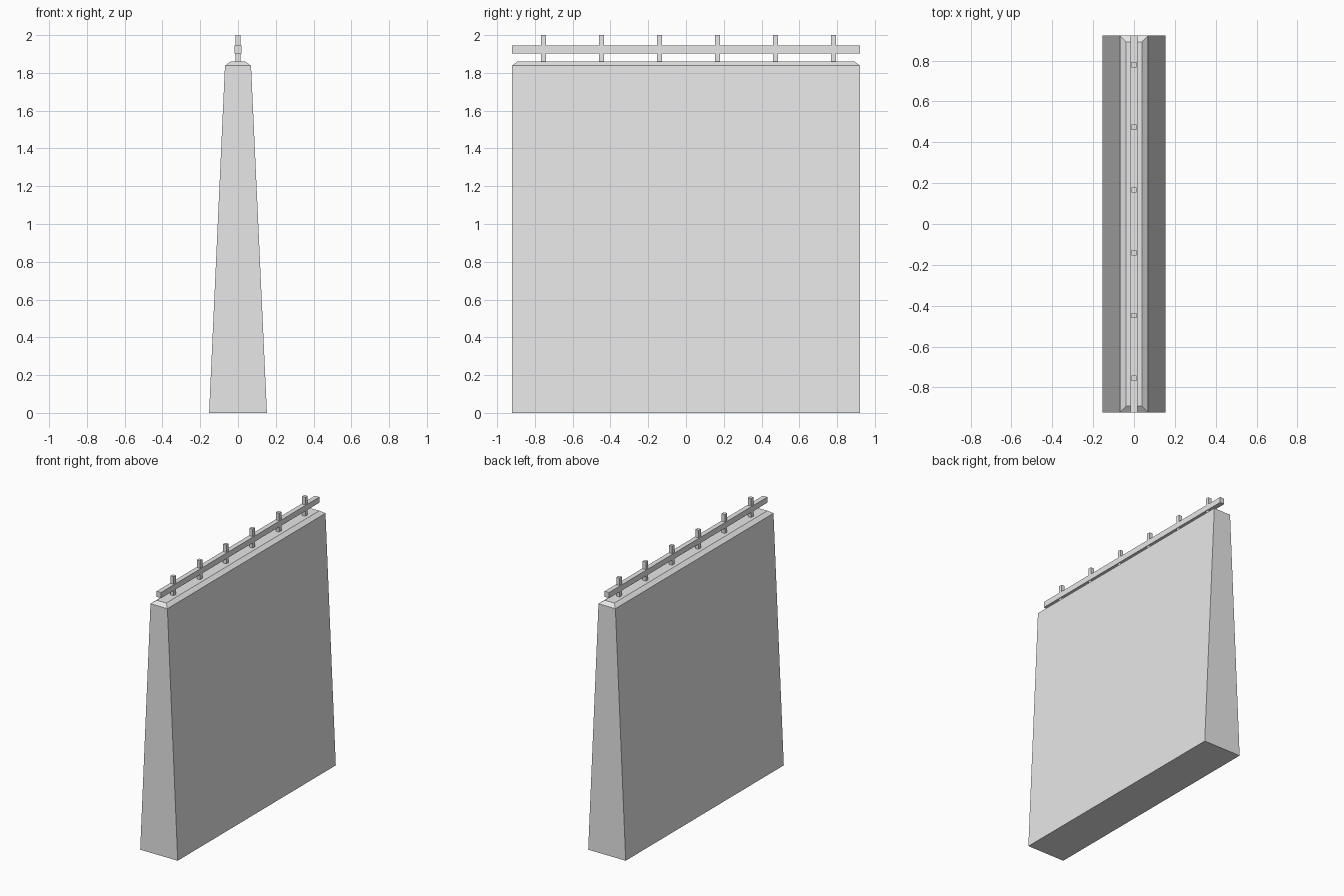
import bpy, bmesh

if "Cube" in bpy.data.objects:
    bpy.data.objects.remove(bpy.data.objects["Cube"])

grey = bpy.data.materials.new("plain grey")
grey.diffuse_color = (0.8, 0.8, 0.8, 1)
grey.use_nodes = True
grey.node_tree.nodes["Principled BSDF"].inputs["Base Color"].default_value = grey.diffuse_color


def finish(bm, name):
    bmesh.ops.recalc_face_normals(bm, faces=bm.faces)
    me = bpy.data.meshes.new(name)
    bm.to_mesh(me)
    bm.free()
    me.materials.append(grey)
    ob = bpy.data.objects.new(name, me)
    bpy.context.collection.objects.link(ob)
    return ob


def loft(name, sections):
    """Stack rectangular sections (half x, half y, z) and cap both ends."""
    bm = bmesh.new()
    rings = [[bm.verts.new((sx * hx, sy * hy, z))
              for sx, sy in ((-1, -1), (1, -1), (1, 1), (-1, 1))]
             for hx, hy, z in sections]
    for a, b in zip(rings, rings[1:]):
        for i in range(4):
            j = (i + 1) % 4
            bm.faces.new((a[i], a[j], b[j], b[i]))
    bm.faces.new(rings[0][::-1])
    bm.faces.new(rings[-1])
    return finish(bm, name)


# Tapered wall with chamfered top
loft("wall", [(0.153, 0.922, 0), (0.069, 0.922, 1.838), (0.039, 0.892, 1.86)])

# Long rail above the wall
loft("rail", [(0.018, 0.922, 1.902), (0.018, 0.922, 1.944)])

# Evenly spaced posts through the rail
for i in range(6):
    post = loft(f"post_{i + 1}", [(0.013, 0.013, 1.855), (0.013, 0.013, 2.0)])
    post.location.y = -0.755 + 0.307 * i
